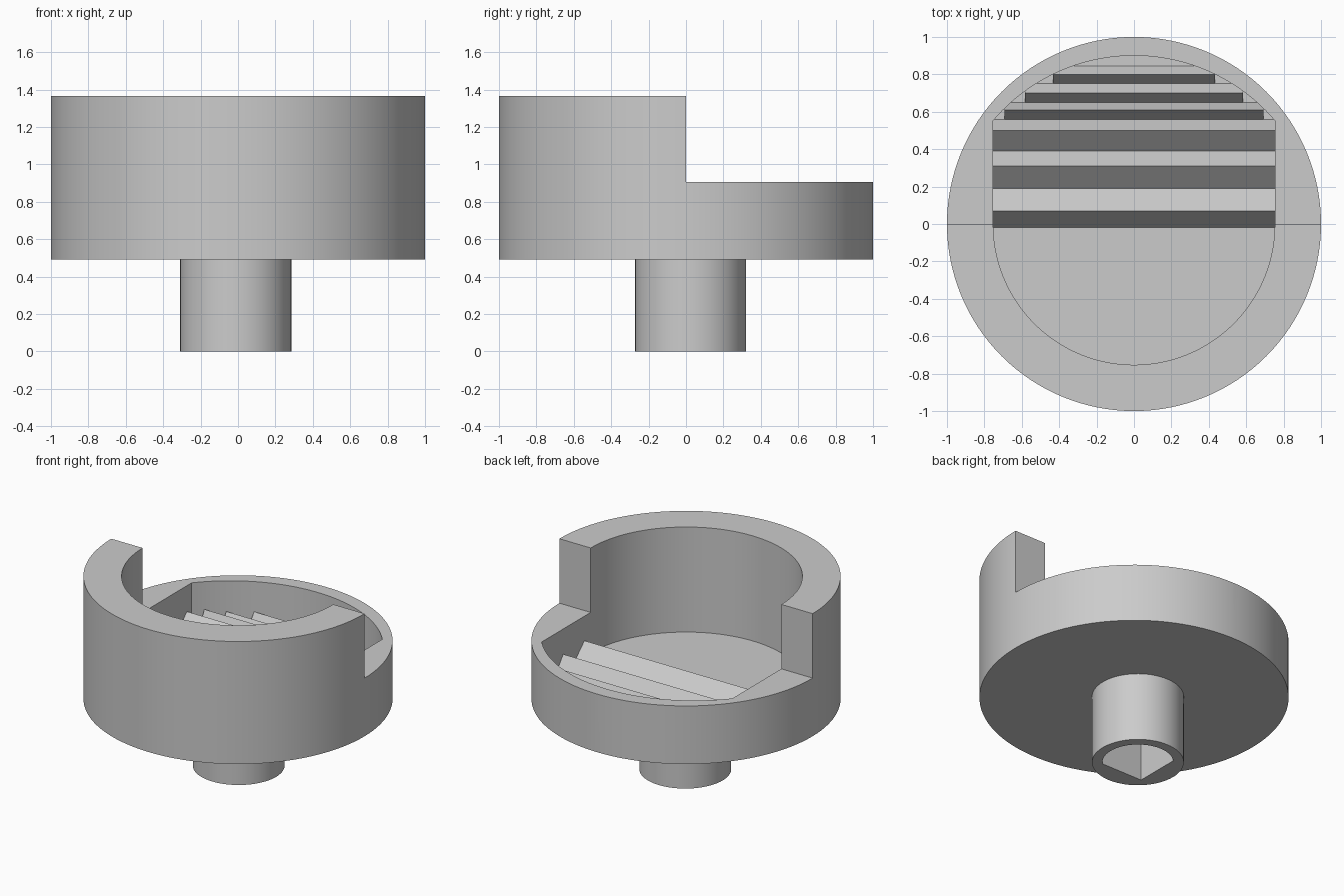
import bpy
import bmesh
from math import cos, sin, pi, sqrt, asin, radians

cube = bpy.data.objects.get("Cube")
if cube:
    bpy.data.objects.remove(cube, do_unlink=True)

# Single plain material
GREY = (0.6, 0.6, 0.6, 1)
grey = bpy.data.materials.new("light_grey")
grey.use_nodes = True
grey.diffuse_color = GREY
grey.node_tree.nodes["Principled BSDF"].inputs["Base Color"].default_value = GREY


def prism(name, outline, z0, z1):
    """Extrude a counter-clockwise xy outline from z0 to z1."""
    bm = bmesh.new()
    base = bm.faces.new([bm.verts.new((x, y, z0)) for x, y in outline])
    top = bmesh.ops.extrude_face_region(bm, geom=[base])["geom"]
    moved = [v for v in top if isinstance(v, bmesh.types.BMVert)]
    bmesh.ops.translate(bm, verts=moved, vec=(0, 0, z1 - z0))
    bmesh.ops.recalc_face_normals(bm, faces=bm.faces)
    mesh = bpy.data.meshes.new(name)
    bm.to_mesh(mesh)
    bm.free()
    obj = bpy.data.objects.new(name, mesh)
    bpy.context.collection.objects.link(obj)
    mesh.materials.append(grey)
    return obj


def arc(r, a0, a1, n, cx=0, cy=0):
    """Points along an arc, both ends included."""
    return [(cx + r * cos(a0 + (a1 - a0) * i / n),
             cy + r * sin(a0 + (a1 - a0) * i / n)) for i in range(n + 1)]


def activate(obj):
    bpy.ops.object.select_all(action="DESELECT")
    obj.select_set(True)
    bpy.context.view_layer.objects.active = obj


def cut(obj, cutter):
    """Subtract the cutter, then discard it."""
    cutter.hide_render = True
    mod = obj.modifiers.new("cut", "BOOLEAN")
    mod.operation = "DIFFERENCE"
    mod.solver = "EXACT"
    mod.object = cutter
    activate(obj)
    bpy.ops.object.modifier_apply(modifier=mod.name)
    bpy.data.objects.remove(cutter, do_unlink=True)


def smooth(obj):
    activate(obj)
    bpy.ops.object.shade_smooth_by_angle(angle=radians(30))


BOTTOM, FLOOR, LOW_RIM, HIGH_RIM = 0.49, 0.615, 0.905, 1.365
BORE = 0.753

# Cup body: round drum with a stepped rim and a cavity
cup = prism("cup_body", arc(1, 0, 2 * pi, 128)[:-1], BOTTOM, HIGH_RIM)
notch = prism("rim_notch", [(-2, 0), (2, 0), (2, 2), (-2, 2)], LOW_RIM, 2)
cut(cup, notch)

# Cavity outline: half-round front, straight sides, shallow arc at the back
back_r, back_cy = 0.99, -0.09
half = asin(BORE / back_r)
outline = arc(BORE, pi, 2 * pi, 64)
outline += arc(back_r, pi / 2 - half, pi / 2 + half, 48, 0, back_cy)
cut(cup, prism("cavity", outline, FLOOR, 2))
smooth(cup)

# Stem with a keyed socket underneath
STEM_X, STEM_Y = -0.012, 0.025
stem = prism("stem", arc(0.297, 0, 2 * pi, 64, STEM_X, STEM_Y)[:-1], 0, BOTTOM)
flat = -0.23 / sqrt(2)
key = []
for x, y in arc(0.23, 0, 2 * pi, 64)[:-1]:
    p = (max(x, flat) + STEM_X, max(y, flat) + STEM_Y)
    if not key or abs(p[0] - key[-1][0]) + abs(p[1] - key[-1][1]) > 1e-5:
        key.append(p)
cut(stem, prism("socket", key, -0.1, 0.42))
smooth(stem)

# Sawtooth ridges on the cavity floor: valley, peak, valley and peak height
ridges = [(-0.02, 0.07, 0.19, 0.73), (0.19, 0.31, 0.39, 0.725),
          (0.39, 0.50, 0.56, 0.72), (0.56, 0.61, 0.65, 0.71),
          (0.65, 0.70, 0.75, 0.69), (0.75, 0.80, 0.845, 0.69)]
for i, (front, peak, back, top) in enumerate(ridges):
    w = min(0.78, sqrt(0.95 ** 2 - back ** 2))
    bm = bmesh.new()
    ends = [[bm.verts.new((x, y, z)) for y, z in
             ((front, FLOOR), (peak, top), (back, FLOOR))] for x in (-w, w)]
    for end in ends:
        bm.faces.new(end)
    for a in range(3):
        b = (a + 1) % 3
        bm.faces.new((ends[0][a], ends[0][b], ends[1][b], ends[1][a]))
    bmesh.ops.recalc_face_normals(bm, faces=bm.faces)
    mesh = bpy.data.meshes.new(f"floor_ridge_{i + 1}")
    bm.to_mesh(mesh)
    bm.free()
    mesh.materials.append(grey)
    bpy.context.collection.objects.link(bpy.data.objects.new(mesh.name, mesh))
